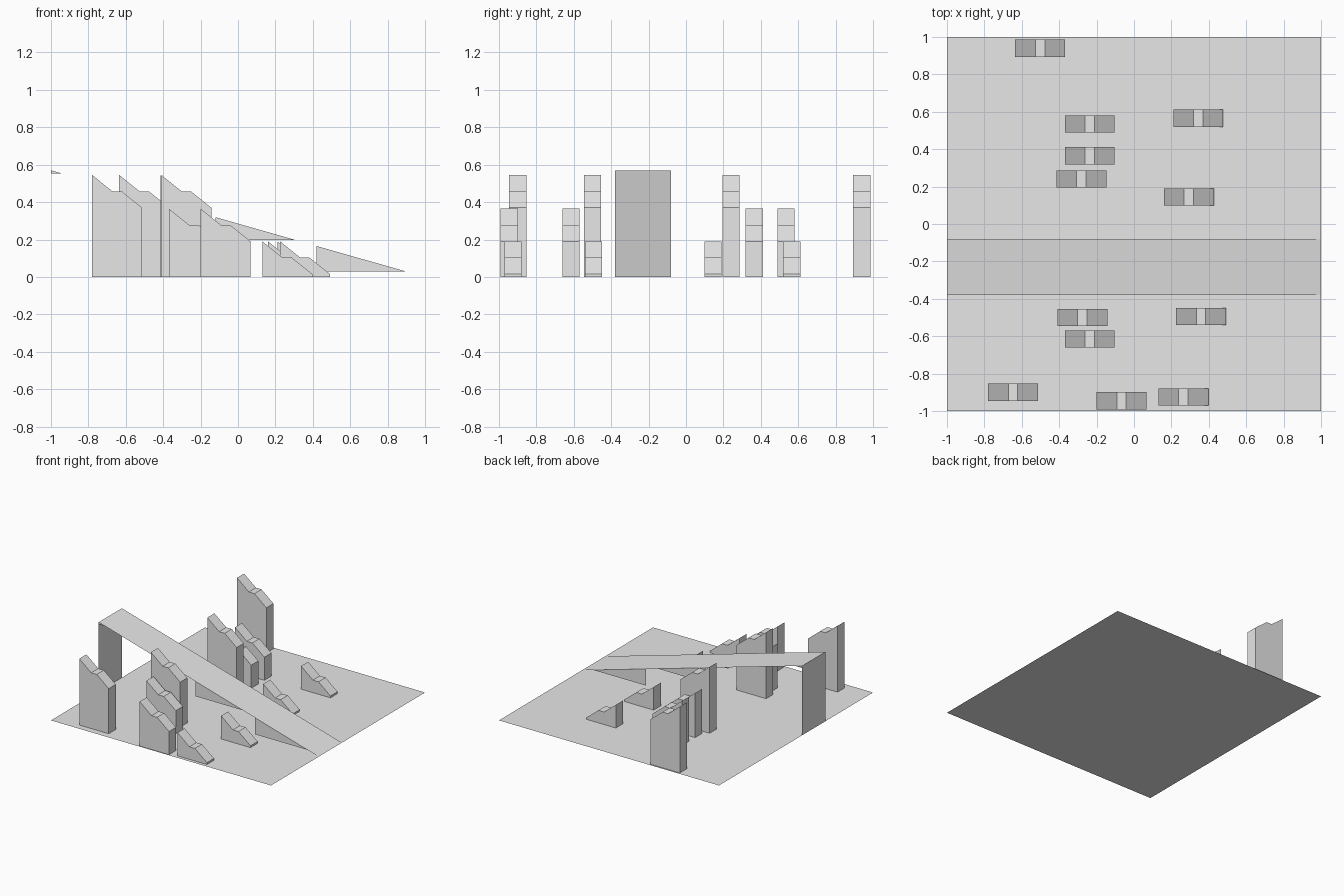
import bpy
import bmesh

cube = bpy.data.objects.get("Cube")
if cube:
    bpy.data.objects.remove(cube, do_unlink=True)

grey = bpy.data.materials.new("plain grey")
grey.use_nodes = True
grey.diffuse_color = (0.8, 0.8, 0.8, 1)
grey.node_tree.nodes["Principled BSDF"].inputs["Base Color"].default_value = (0.8, 0.8, 0.8, 1)


def finish(name, bm):
    mesh = bpy.data.meshes.new(name)
    bm.to_mesh(mesh)
    bm.free()
    mesh.materials.append(grey)
    obj = bpy.data.objects.new(name, mesh)
    bpy.context.collection.objects.link(obj)
    return obj


def add_face(bm, points):
    return bm.faces.new([bm.verts.new(p) for p in points])


def extruded_profile(name, profile, y0, y1):
    """Solid made from an x-z outline swept along y."""
    bm = bmesh.new()
    face = add_face(bm, [(x, y0, z) for x, z in profile])
    swept = bmesh.ops.extrude_face_region(bm, geom=[face], use_keep_orig=True)
    verts = [g for g in swept["geom"] if isinstance(g, bmesh.types.BMVert)]
    bmesh.ops.translate(bm, verts=verts, vec=(0, y1 - y0, 0))
    bmesh.ops.recalc_face_normals(bm, faces=bm.faces)
    return finish(name, bm)


# Ground sheet
bm = bmesh.new()
add_face(bm, [(-1, -1, 0), (1, -1, 0), (1, 1, 0), (-1, 1, 0)])
finish("ground", bm)

# Ramp: sloping sheet with an upright end wall
FRONT, BACK, TOP = -0.38, -0.08, 0.57


def ramp_height(x):
    return TOP * (1 - x) / 2


bm = bmesh.new()
add_face(bm, [(-1, FRONT, TOP), (1, FRONT, 0), (1, BACK, 0), (-1, BACK, TOP)])
add_face(bm, [(-1, BACK, 0), (-1, FRONT, 0), (-1, FRONT, TOP), (-1, BACK, TOP)])
bmesh.ops.remove_doubles(bm, verts=bm.verts, dist=0.001)
finish("ramp", bm)

# Triangular side panels hanging under the ramp edges
bm = bmesh.new()
for x0, x1 in [(-1, -0.94), (-0.12, 0.31), (0.42, 0.9)]:
    low = ramp_height(x1)
    for y in (FRONT, BACK):
        tri = [(x0, y, low), (x1, y, low), (x0, y, ramp_height(x0))]
        add_face(bm, tri if y == FRONT else tri[::-1])
finish("ramp_side_panels", bm)

# Stepped blocks in three heights: (left x, middle y)
TALL, MEDIUM, SHORT = 0.545, 0.365, 0.19
blocks = {
    ("tall_block", TALL): [(-0.635, 0.94), (-0.415, 0.24), (-0.41, -0.5), (-0.78, -0.9)],
    ("medium_block", MEDIUM): [(-0.37, 0.535), (-0.37, 0.365), (-0.37, -0.615), (-0.2, -0.945)],
    ("short_block", SHORT): [(0.21, 0.565), (0.16, 0.145), (0.225, -0.495), (0.13, -0.925)],
}
for (name, h), places in blocks.items():
    for i, (x, y) in enumerate(places):
        outline = [(x, 0), (x + 0.267, 0), (x + 0.267, h - 0.175),
                   (x + 0.158, h - 0.087), (x + 0.108, h - 0.087), (x, h)]
        extruded_profile(f"{name}_{i + 1}", outline, y - 0.046, y + 0.046)
